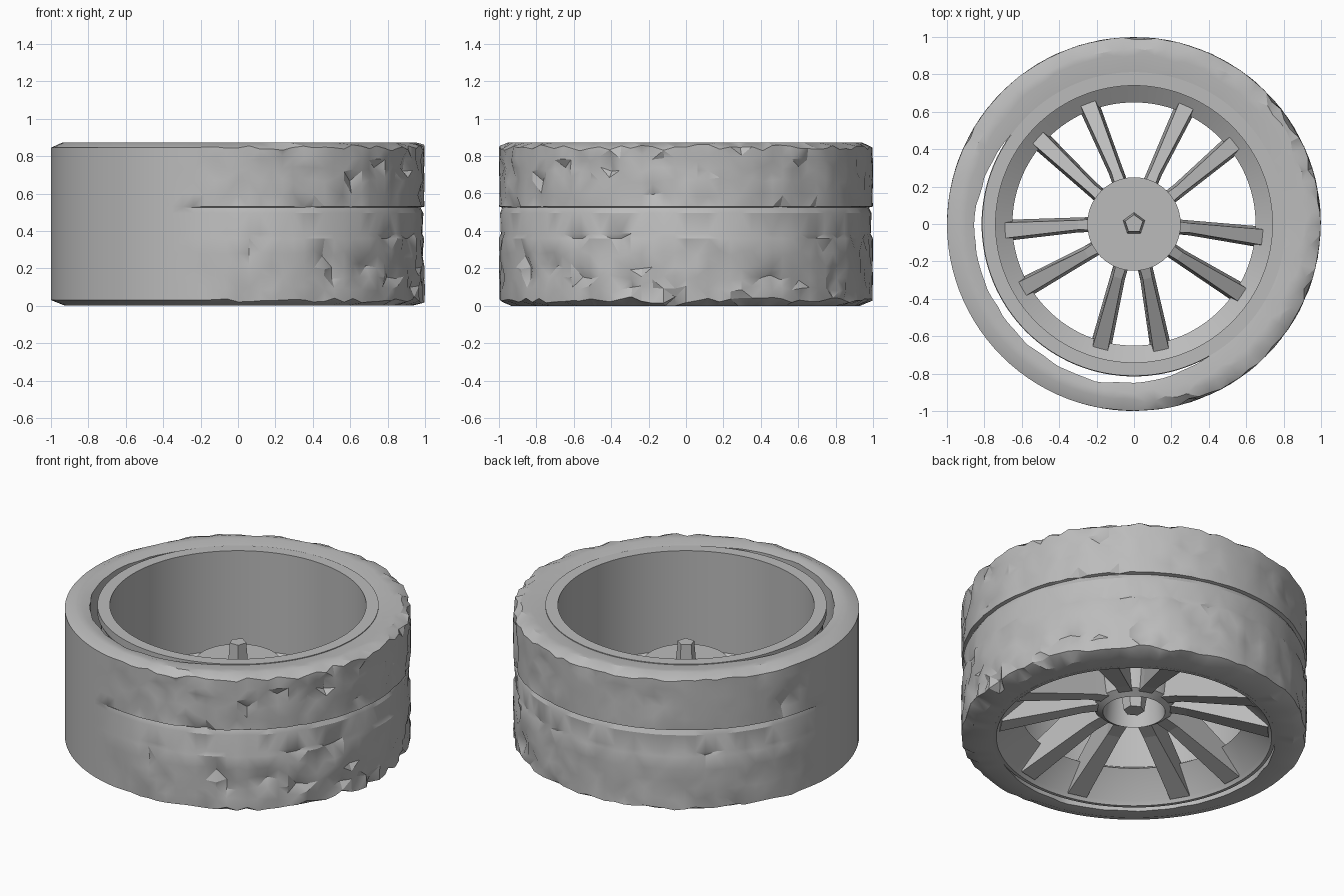
import bpy, bmesh, math, random
from mathutils import Vector, noise

random.seed(4)
if "Cube" in bpy.data.objects:
    bpy.data.objects.remove(bpy.data.objects["Cube"])

grey = bpy.data.materials.new("plain grey")
grey.use_nodes = True
grey.diffuse_color = (0.5, 0.5, 0.5, 1)
grey.node_tree.nodes["Principled BSDF"].inputs["Base Color"].default_value = (0.5, 0.5, 0.5, 1)


def finish(bm, name, smooth=True):
    bmesh.ops.recalc_face_normals(bm, faces=bm.faces)
    mesh = bpy.data.meshes.new(name)
    bm.to_mesh(mesh)
    bm.free()
    ob = bpy.data.objects.new(name, mesh)
    bpy.context.collection.objects.link(ob)
    mesh.materials.append(grey)
    bpy.ops.object.select_all(action='DESELECT')
    ob.select_set(True)
    bpy.context.view_layer.objects.active = ob
    if smooth:
        bpy.ops.object.shade_smooth_by_angle(angle=math.radians(28))
    return ob


def lathe(profile, segments, shape=None, closed=True):
    """Turn a profile round z; shape may alter (r, z) by angle."""
    bm = bmesh.new()
    rings = []
    for s in range(segments):
        a = math.tau * s / segments
        ring = []
        for r, z in profile:
            if shape:
                r, z = shape(r, z, a)
            ring.append(bm.verts.new((r * math.cos(a), r * math.sin(a), z)))
        rings.append(ring)
    n = len(profile)
    for s in range(segments):
        p, q = rings[s], rings[(s + 1) % segments]
        for i in range(n if closed else n - 1):
            j = (i + 1) % n
            bm.faces.new((p[i], q[i], q[j], p[j]))
    return bm


def bump(a, centre, half):
    """1 at the centre angle, falling to 0 at half degrees away."""
    d = abs((math.degrees(a) - centre + 180) % 360 - 180)
    return max(0.0, 1 - d / half)


# Worn tyre: tread band with a notch, flaked patches, and a gap beside the rim
def worn(r, z, a):
    fresh = min(1, 2.5 * bump(a, 215, 60))
    wear = (1 - fresh) * (0.5 + 0.5 * bump(a, 345, 110))
    spot = Vector((math.cos(a), math.sin(a), z))
    if r < 0.84:
        gap = min(1, 2.2 * bump(a, 222, 80))
        return r + gap * (0.045 + 0.02 * noise.noise(spot.xy.to_3d() * 7)), z
    if r < 0.97:
        return r + 0.02 * wear * random.uniform(-1, 1), z
    if 0.37 < z < 0.528:
        return r + (1 - r) * fresh - 0.004 * wear * random.random(), z
    r -= 0.006 * wear * random.random()
    r -= 0.07 * wear * max(0, noise.noise(spot * 9) - 0.12)
    if random.random() < 0.05 * wear:
        r -= random.uniform(0.01, 0.025)
    if z < 0.33 or z > 0.56:
        z += 0.02 * wear * random.uniform(-1, 1)
    return r, min(0.865, max(0.012, z))


tread = [(1.0, z) for z in (0.03, 0.09, 0.15, 0.21, 0.28, 0.36)]
tread += [(0.988, 0.385), (0.992, 0.495), (0.977, 0.525)]
tread += [(1.0, z) for z in (0.53, 0.6, 0.67, 0.73, 0.79, 0.845)]
tyre = [(0.81, 0.005), (0.925, 0.0)] + tread + [(0.94, 0.872), (0.9, 0.872), (0.81, 0.86)]
bm = lathe(tyre, 104, worn)
bmesh.ops.triangulate(bm, faces=[f for f in bm.faces if f.calc_center_median().xy.length > 0.9])
finish(bm, "tyre")

# Rim barrel: straight wall, a sloping ledge, then a flare at the outer face
rim = [(0.74, 0.865), (0.812, 0.865), (0.812, 0.82), (0.79, 0.78), (0.79, 0.08),
       (0.815, 0.04), (0.815, 0.004), (0.795, 0.004), (0.78, 0.03), (0.65, 0.17), (0.74, 0.23)]
finish(lathe(rim, 128), "rim")

# Hub: capped cup that is open underneath
hub = [(0, 0.5), (0.25, 0.5), (0.25, 0.42), (0.23, 0.2), (0.18, 0.17), (0.16, 0.36), (0, 0.36)]
bm = lathe(hub, 48, closed=False)
bmesh.ops.remove_doubles(bm, verts=bm.verts, dist=1e-5)
finish(bm, "hub")


# Axle stub above the hub and nut below it
def post(name, radius_low, radius_high, low, high, sides):
    bm = bmesh.new()
    bmesh.ops.create_cone(bm, cap_ends=True, segments=sides, radius1=radius_low,
                          radius2=radius_high, depth=high - low)
    bmesh.ops.translate(bm, verts=bm.verts, vec=(0, 0, (low + high) / 2))
    finish(bm, name, False)


post("axle_stub", 0.062, 0.05, 0.49, 0.63, 5)
post("axle_nut", 0.06, 0.09, 0.18, 0.37, 6)


# Spokes: five pairs of tapered beams dropping from hub to rim
def spoke(name, inner_angle, outer_angle):
    bm = bmesh.new()
    loops = []
    # radius, lower z, upper z, half width below, half width above
    for t, (r, low, high, wide, slim) in zip((0, 0.2, 1), ((0.2, 0.19, 0.45, 0.04, 0.03),
                                                       (0.3, 0.17, 0.41, 0.04, 0.025),
                                                       (0.775, 0.02, 0.15, 0.06, 0.045))):
        a = math.radians(inner_angle + (outer_angle - inner_angle) * t)
        out = Vector((math.cos(a), math.sin(a), 0))
        side = Vector((-out.y, out.x, 0))
        loops.append([bm.verts.new(out * r + side * w + Vector((0, 0, z)))
                      for w, z in ((-wide, low), (wide, low), (slim, high), (-slim, high))])
    for p, q in zip(loops, loops[1:]):
        for i in range(4):
            j = (i + 1) % 4
            bm.faces.new((p[i], p[j], q[j], q[i]))
    bm.faces.new(loops[0])
    bm.faces.new(loops[-1])
    finish(bm, name, False)


for k in range(5):
    middle = -91.5 + 72 * k
    for word, sign in (("left", 1), ("right", -1)):
        spoke(f"spoke_{k + 1}_{word}", middle + sign * 16, middle + sign * 13.5)
